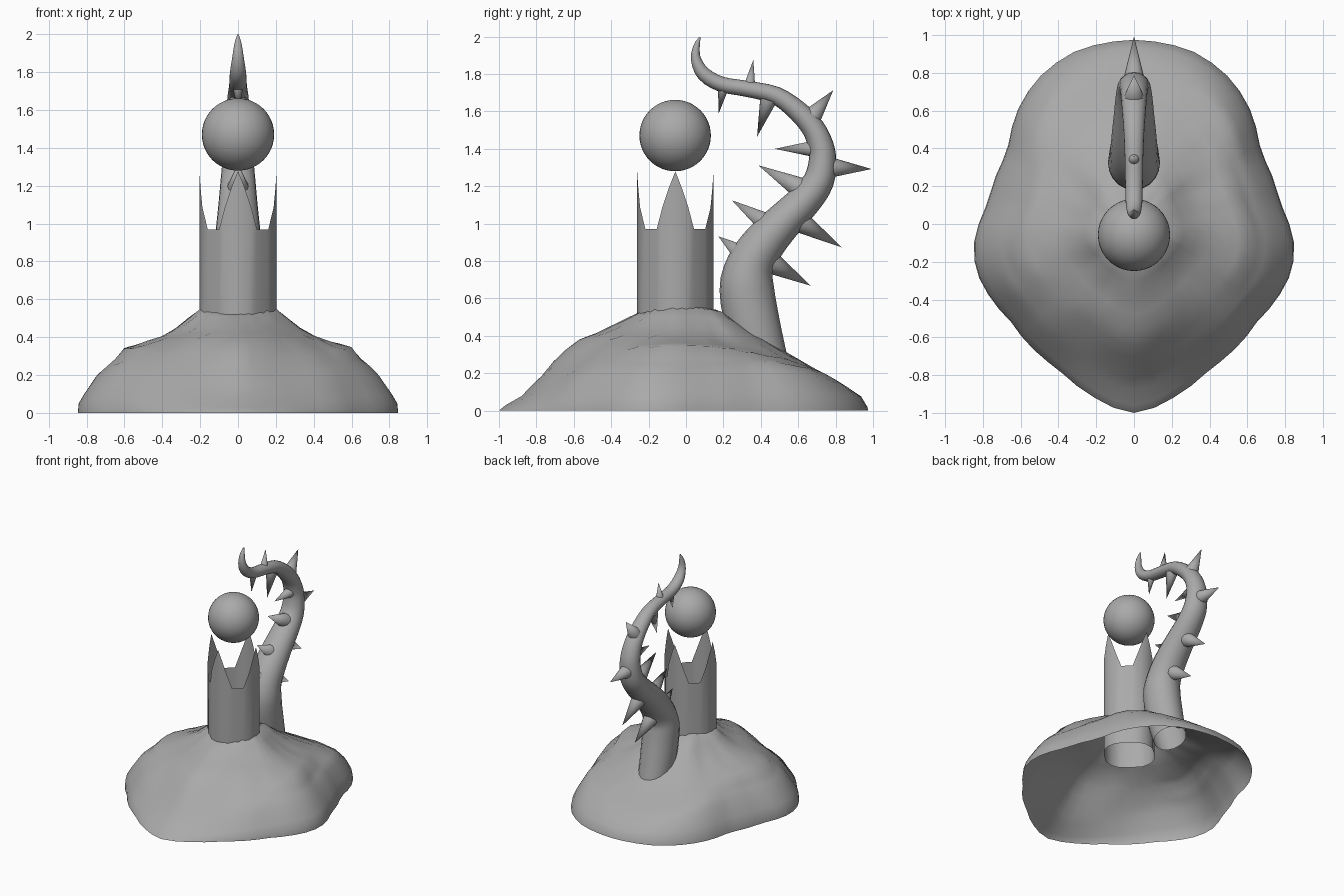
import bpy, bmesh, math, random
from mathutils import Vector

if "Cube" in bpy.data.objects:
    bpy.data.objects.remove(bpy.data.objects["Cube"])

random.seed(4)
stone = bpy.data.materials.new("grey_stone")
stone.diffuse_color = (0.4, 0.4, 0.4, 1)
stone.use_nodes = True
stone.node_tree.nodes["Principled BSDF"].inputs["Base Color"].default_value = stone.diffuse_color


def finish(name, bm, angle=40):
    bmesh.ops.recalc_face_normals(bm, faces=bm.faces)
    mesh = bpy.data.meshes.new(name)
    bm.to_mesh(mesh)
    bm.free()
    mesh.materials.append(stone)
    ob = bpy.data.objects.new(name, mesh)
    bpy.context.collection.objects.link(ob)
    bpy.ops.object.select_all(action='DESELECT')
    ob.select_set(True)
    bpy.context.view_layer.objects.active = ob
    bpy.ops.object.shade_smooth_by_angle(angle=math.radians(angle))
    return ob


def bridge(bm, a, b):
    n = len(a)
    for i in range(n):
        bm.faces.new((a[i], a[(i + 1) % n], b[(i + 1) % n], b[i]))


def lerp(table, t):
    for (t0, v0), (t1, v1) in zip(table, table[1:]):
        if t <= t1:
            return v0 + (v1 - v0) * (t - t0) / (t1 - t0)
    return table[-1][1]


# hill: open shell, rim radius by direction, height blended from three profiles
half_rim = [(0, -1), (.08, -.985), (.2, -.925), (.4, -.77), (.65, -.52), (.815, -.3), (.848, -.18),
            (.845, -.08), (.77, .12), (.67, .38), (.595, .65), (.47, .81), (.3, .92), (0, .975)]
rim = [(math.atan2(y, x), math.hypot(x, y)) for x, y in half_rim]
front = [(0, .58), (.25, .53), (.4, .45), (.58, .38), (.68, .29), (.77, .19), (.88, .08), (.98, .02), (1, 0)]
side = [(0, .575), (.2, .57), (.39, .445), (.5, .395), (.71, .345), (.77, .28), (.88, .2), (.96, .1),
        (.995, .05), (1, 0)]
back = [(0, .58), (.2, .52), (.52, .325), (.77, .19), (.95, .09), (.99, .035), (1, 0)]
bm = bmesh.new()
rings = []
for t in (1, .994, .96, .88, .82, .77, .71, .65, .57, .48, .39, .31, .24, .12):
    ring = []
    for i in range(56):
        a = -math.pi / 2 + 2 * math.pi * i / 56
        c, s = math.cos(a), math.sin(a)
        r = lerp(rim, math.atan2(s, abs(c))) * t
        w = c * c
        z = w * lerp(side, t) + (1 - w) * lerp(back if s > 0 else front, t)
        diagonal = math.sin(2 * a) ** 2
        z += .055 * diagonal * max(0, 1 - abs(t - .84) / .16)
        z += .02 * diagonal * max(0, 1 - abs(t - .24) / .12)
        if t < .95:
            z += random.uniform(-.005, .005)
        ring.append(bm.verts.new((r * c, r * s, z)))
    if rings:
        bridge(bm, rings[-1], ring)
    rings.append(ring)
top = bm.verts.new((0, 0, .58))
for i in range(56):
    bm.faces.new((rings[-1][i], rings[-1][(i + 1) % 56], top))
finish("hill", bm, 60)

# tower: open round wall with four crown points, leaning out to the tips
quarter = [(.204, 0, 1.28), (.198, .035, 1.19), (.188, .07, 1.085), (.16, .1, .97),
           (.134, .134, .97), (.1, .16, .97), (.07, .188, 1.085), (.035, .198, 1.19)]
bm = bmesh.new()
low, high = [], []
for k in range(4):
    c, s = round(math.cos(k * math.pi / 2)), round(math.sin(k * math.pi / 2))
    for x, y, z in quarter:
        p = (x * c - y * s, x * s + y * c - .057)
        low.append(bm.verts.new((*p, .305)))
        high.append(bm.verts.new((*p, z)))
bridge(bm, low, high)
finish("crowned_tower", bm, 60)

# floating orb
bm = bmesh.new()
bmesh.ops.create_uvsphere(bm, u_segments=40, v_segments=24, radius=.191)
bmesh.ops.translate(bm, verts=bm.verts, vec=(0, -.058, 1.471))
finish("orb", bm, 60)

# tentacle: open-ended tapered tube swept along a smooth path of (y, z, radius)
path = [(.42, .24, .13), (.36, .45, .145), (.325, .65, .146), (.345, .78, .128), (.42, .9, .115),
        (.53, 1.02, .1), (.64, 1.13, .09), (.71, 1.23, .082), (.73, 1.34, .073), (.72, 1.42, .068),
        (.68, 1.51, .062), (.6, 1.6, .056), (.48, 1.685, .048), (.33, 1.72, .043), (.19, 1.745, .041),
        (.095, 1.8, .038), (.053, 1.88, .027), (.057, 1.95, .017), (.075, 1.998, .004)]
P = [Vector(p) for p in path]
fine = []
for i in range(len(P) - 1):
    p0, p1, p2, p3 = P[max(i - 1, 0)], P[i], P[i + 1], P[min(i + 2, len(P) - 1)]
    for k in range(3):
        t = k / 3
        fine.append(.5 * (2 * p1 + (p2 - p0) * t + (2 * p0 - 5 * p1 + 4 * p2 - p3) * t * t
                          + (3 * p1 - p0 - 3 * p2 + p3) * t ** 3))
fine.append(P[-1])
bm = bmesh.new()
prev = None
for i, p in enumerate(fine):
    d = fine[min(i + 1, len(fine) - 1)] - fine[max(i - 1, 0)]
    n = Vector((-d.y, d.x)).normalized()
    wide = lerp([(0, .92), (.6, .92), (1, 1.12), (2.1, 1.12)], p.y)
    ring = []
    for j in range(20):
        a = 2 * math.pi * j / 20
        off = n * p.z * math.sin(a)
        ring.append(bm.verts.new((wide * p.z * math.cos(a), p.x + off.x, p.y + off.y)))
    if prev:
        bridge(bm, prev, ring)
    prev = ring
bm.faces.new(prev)
finish("tentacle", bm, 60)

# thorns: cones along the tentacle as (base y, base z, tip y, tip z, radius)
thorns = [(.34, 1.74, .36, 1.875, .03), (.68, 1.58, .787, 1.713, .05), (.78, 1.3, .992, 1.292, .053),
          (.61, 1.01, .832, .873, .06), (.44, .8, .667, .668, .065), (.2, 1.73, .175, 1.59, .03),
          (.44, 1.66, .38, 1.465, .045), (.69, 1.4, .475, 1.4, .045), (.61, 1.19, .387, 1.312, .058),
          (.45, .99, .245, 1.125, .06), (.31, .83, .173, .932, .055)]
for k, (y0, z0, y1, z1, r) in enumerate(thorns):
    base, tip = Vector((0, y0, z0)), Vector((0, y1, z1))
    d = tip - base
    bm = bmesh.new()
    bmesh.ops.create_cone(bm, cap_ends=False, segments=16, radius1=r, radius2=0, depth=d.length)
    q = d.to_track_quat('Z', 'Y')
    for v in bm.verts:
        v.co = q @ v.co + (base + tip) / 2
    finish("thorn_%d" % (k + 1), bm, 50)
